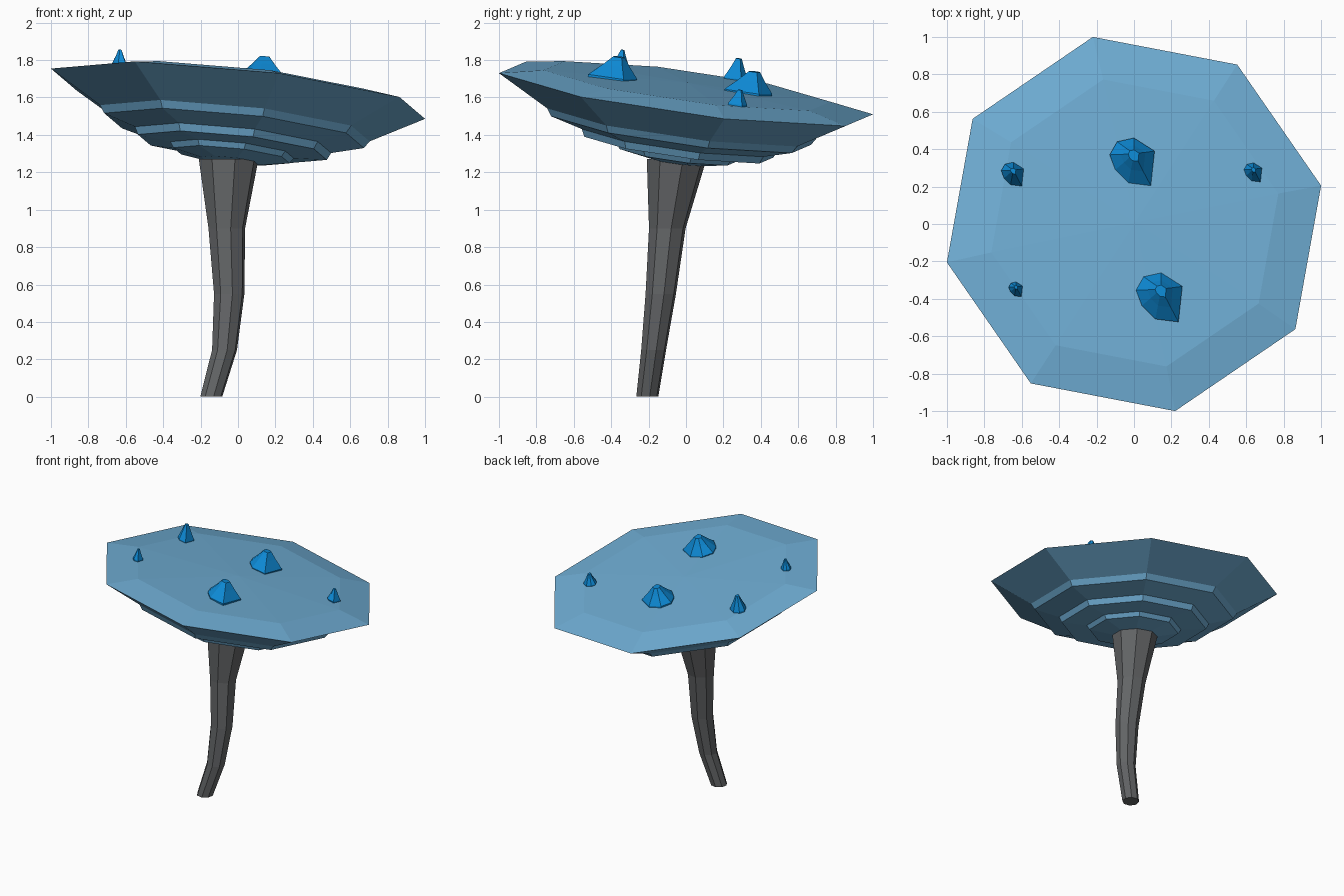
import bpy, bmesh, math
from mathutils import Vector

if "Cube" in bpy.data.objects:
    bpy.data.objects.remove(bpy.data.objects["Cube"])

SLOPE_X, SLOPE_Y, RIM_Z = -0.107, -0.1335, 1.62      # tilted plane of the cap rim
NORMAL = Vector((-SLOPE_X, -SLOPE_Y, 1)).normalized()
TILT = Vector((0, 0, 1)).rotation_difference(NORMAL)


def material(name, rgb):
    m = bpy.data.materials.new(name)
    m.diffuse_color = (*rgb, 1)
    m.use_nodes = True
    m.node_tree.nodes["Principled BSDF"].inputs["Base Color"].default_value = m.diffuse_color
    return m


def loft(name, rings, mat):
    """Skin a stack of equal-length rings; one-point rings close to an apex."""
    bm = bmesh.new()
    loops = [[bm.verts.new(p) for p in ring] for ring in rings]
    for a, b in zip(loops, loops[1:]):
        n = max(len(a), len(b))
        for i in range(n):
            j = (i + 1) % n
            if len(a) == 1:
                bm.faces.new((a[0], b[j], b[i]))
            elif len(b) == 1:
                bm.faces.new((a[i], a[j], b[0]))
            else:
                bm.faces.new((a[i], a[j], b[j], b[i]))
    for end in (loops[0], loops[-1]):
        if len(end) > 2:
            bm.faces.new(end)
    bmesh.ops.recalc_face_normals(bm, faces=bm.faces)
    mesh = bpy.data.meshes.new(name)
    bm.to_mesh(mesh)
    bm.free()
    mesh.materials.append(mat)
    ob = bpy.data.objects.new(name, mesh)
    bpy.context.collection.objects.link(ob)
    return ob


def octagon(r, z, start=12):
    return [Vector((r * math.cos(math.radians(start + 45 * k)),
                    r * math.sin(math.radians(start + 45 * k)), z)) for k in range(8)]


cap_blue = material("cap pale blue", (0.16, 0.42, 0.66))
spot_blue = material("spot vivid blue", (0.004, 0.25, 0.66))
stem_grey = material("stem dark grey", (0.125, 0.13, 0.135))

# Cap: stepped underside, sharp rim and shallow dome, tilted as a whole
profile = [(0.16, -0.365), (0.32, -0.335), (0.34, -0.305), (0.52, -0.29),
           (0.54, -0.25), (0.715, -0.20), (0.742, -0.16), (1.03, 0), (0.79, 0.042)]
rings = [octagon(r, z) for r, z in profile] + [[Vector((0, 0, 0.06))]]
loft("cap", [[TILT @ p + Vector((0, 0, RIM_Z)) for p in ring] for ring in rings], cap_blue)

# Stem: bent octagonal tube flaring into the cap (x, y, z, radius)
path = [(-0.143, -0.207, 0, 0.06), (-0.072, -0.173, 0.25, 0.068),
        (-0.047, -0.135, 0.55, 0.083), (-0.06, -0.1, 0.9, 0.1),
        (-0.05, -0.05, 1.27, 0.163)]
loft("stem", [[p + Vector((x, y, 0)) for p in octagon(r, z)] for x, y, z, r in path], stem_grey)

# Spots: irregular flared bumps sharing one outline, seated on the dome
OUTLINE = [(0.11, 0.06), (0.0, 0.13), (-0.09, 0.11), (-0.13, 0.04),
           (-0.10, -0.04), (-0.03, -0.11), (0.09, -0.125), (0.10, -0.03)]


def spot(name, x, y, size, height):
    dome = 0.06 - 0.02 * math.hypot(x, y) / 0.79
    layers = [(1.0, -0.015, 0.0), (1.0, 0.01, 0.0),
              (0.55, height * 0.6, 0.02), (0.24, height, 0.035)]
    rings = []
    for s, h, shift in layers:
        ring = []
        for u, v in OUTLINE:
            dx, dy = u * s * size, (v * s + shift) * size
            z = RIM_Z + SLOPE_X * (x + dx) + SLOPE_Y * (y + dy) + dome + h
            ring.append(Vector((x + dx, y + dy, z)))
        rings.append(ring)
    loft(name, rings, spot_blue)


for i, s in enumerate([(0, 0.33, 1, 0.115), (0.145, -0.395, 1.03, 0.115),
                       (-0.645, 0.265, 0.5, 0.115), (0.64, 0.275, 0.4, 0.085),
                       (-0.63, -0.35, 0.31, 0.08)]):
    spot(f"spot_{i + 1}", *s)
